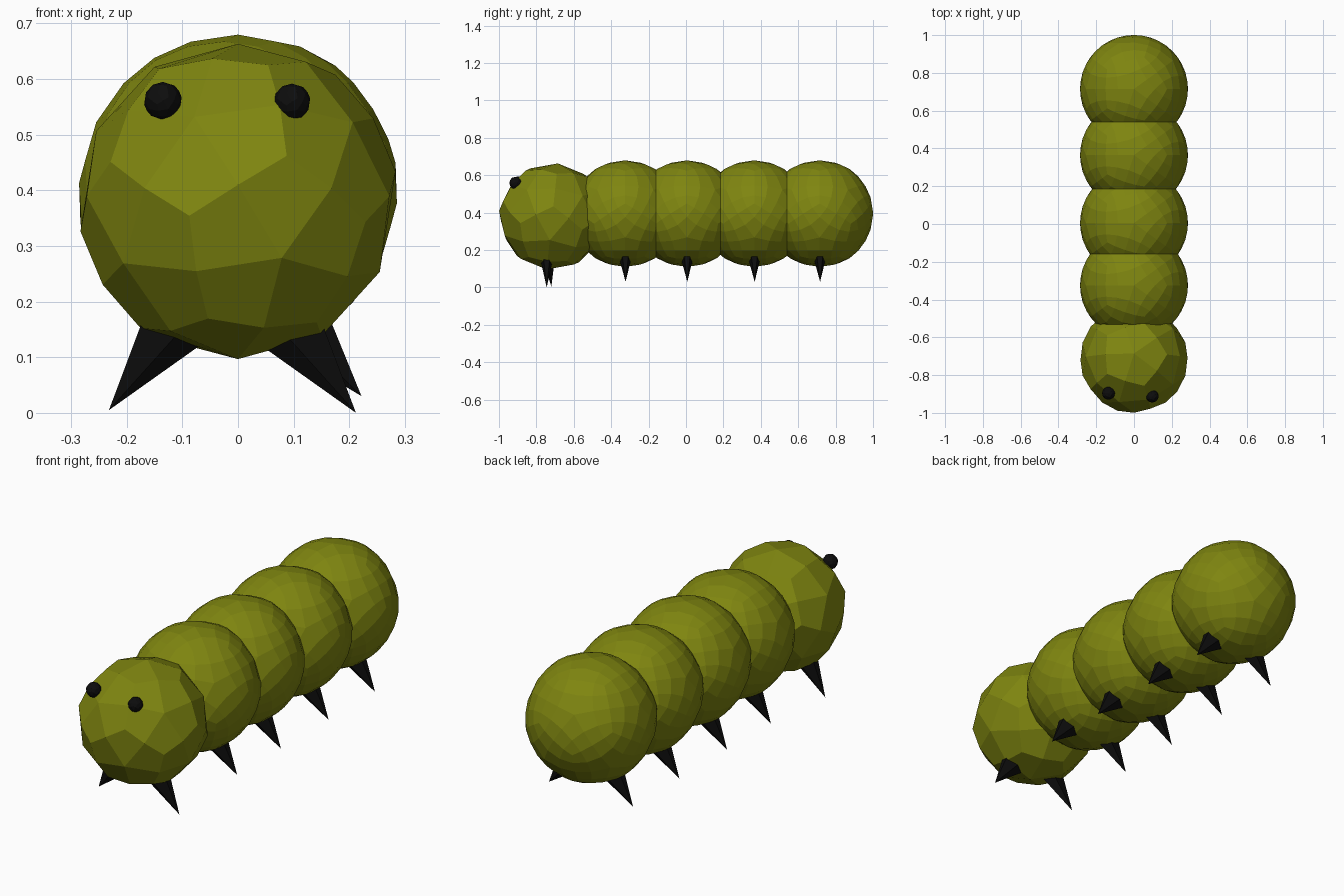
import bpy
from math import radians
from mathutils import Vector, Matrix

if "Cube" in bpy.data.objects:
    bpy.data.objects.remove(bpy.data.objects["Cube"])


def material(name, rgb):
    m = bpy.data.materials.new(name)
    m.diffuse_color = (*rgb, 1)
    m.use_nodes = True
    m.node_tree.nodes["Principled BSDF"].inputs["Base Color"].default_value = m.diffuse_color
    return m


green = material("olive_green", (0.21, 0.235, 0.005))
black = material("black", (0.004, 0.004, 0.004))


def ball(name, centre, radius, level, tilt, mat):
    # faceted quad ball: subdivided icosahedron (which shrinks to 0.745)
    bpy.ops.mesh.primitive_ico_sphere_add(
        subdivisions=1, radius=radius / 0.745, location=centre,
        rotation=(radians(tilt), 0, radians(180)))
    ob = bpy.context.object
    ob.name = name
    sub = ob.modifiers.new("facets", 'SUBSURF')
    sub.levels = sub.render_levels = level
    ob.data.materials.append(mat)
    return ob


def leg(name, tip, root):
    # flattened spike from inside the body down to the ground
    tip, root = Vector(tip), Vector(root)
    axis = tip - root
    bpy.ops.mesh.primitive_cone_add(vertices=5, radius1=0.073, radius2=0,
                                    depth=axis.length)
    ob = bpy.context.object
    ob.name = name
    z = axis.normalized()
    y = Vector((0, 1, 0))
    y = (y - z * y.dot(z)).normalized()
    x = y.cross(z)
    rot = Matrix((x, y, z)).transposed().to_4x4()
    side = 1 if tip.x > 0 else -1
    ob.matrix_world = (Matrix.Translation((tip + root) / 2) @ rot
                       @ Matrix.Diagonal((1, 0.52, 1, 1))
                       @ Matrix.Rotation(radians(90 * side), 4, 'Z')
                       @ Matrix.Rotation(radians(180), 4, 'Z'))
    ob.data.materials.append(black)


# body segments with a pair of legs each
for i, y in enumerate((-0.325, 0.005, 0.365, 0.715)):
    ball(f"body_segment_{i + 1}", (0, y, 0.395), 0.286, 2, 0, green)
    for s, label in ((-1, "left"), (1, "right")):
        leg(f"{label}_leg_{i + 1}", (s * 0.222, y + 0.002, 0.03),
            (s * 0.097, y, 0.186))

# coarser, slightly tilted head
ball("head", (0, -0.715, 0.38), 0.286, 1, 6, green)
leg("left_head_leg", (-0.232, -0.72, 0.005), (-0.105, -0.735, 0.18))
leg("right_head_leg", (0.212, -0.745, 0.0), (0.085, -0.745, 0.175))

# eyes
ball("left_eye", (-0.135, -0.896, 0.561), 0.034, 1, 0, black)
ball("right_eye", (0.097, -0.912, 0.559), 0.033, 1, 0, black)
